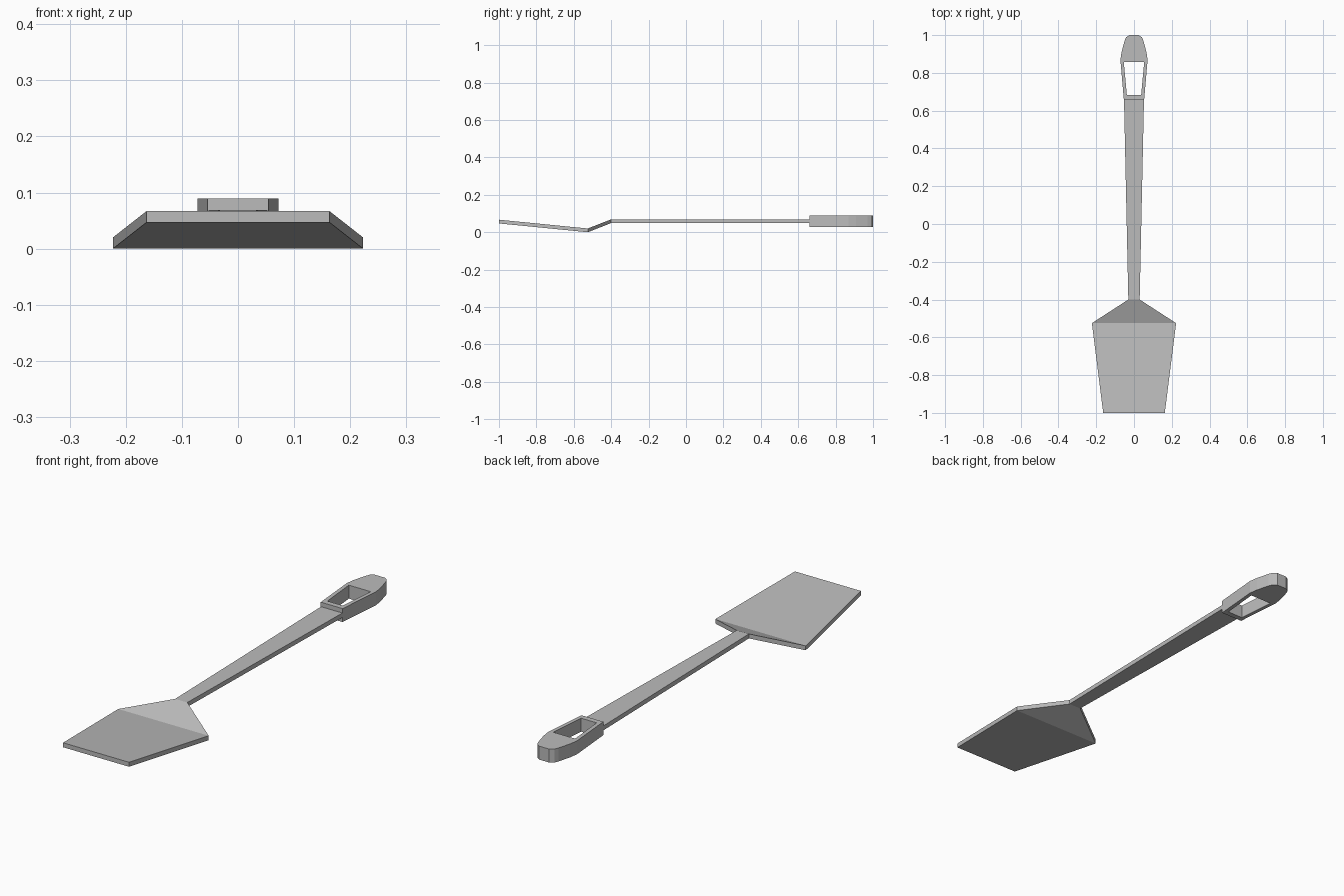
import bpy
import bmesh

cube = bpy.data.objects.get("Cube")
if cube:
    bpy.data.objects.remove(cube, do_unlink=True)

GREY = (0.5, 0.5, 0.5, 1.0)
grey = bpy.data.materials.new("grey")
grey.use_nodes = True
grey.diffuse_color = GREY
grey.node_tree.nodes["Principled BSDF"].inputs["Base Color"].default_value = GREY


def finish(name, bm):
    """Turn a bmesh into a flat-shaded grey object."""
    bmesh.ops.recalc_face_normals(bm, faces=bm.faces[:])
    mesh = bpy.data.meshes.new(name)
    bm.to_mesh(mesh)
    bm.free()
    mesh.materials.append(grey)
    obj = bpy.data.objects.new(name, mesh)
    bpy.context.collection.objects.link(obj)
    return obj


def loft(name, stations, thickness):
    """Bent, tapering plate through stations of (y, half width, underside z)."""
    bm = bmesh.new()
    rings = []
    for y, w, z in stations:
        corners = [(-w, z), (w, z), (w, z + thickness), (-w, z + thickness)]
        rings.append([bm.verts.new((x, y, h)) for x, h in corners])
    for a, b in zip(rings, rings[1:]):
        for i in range(4):
            j = (i + 1) % 4
            bm.faces.new((a[i], a[j], b[j], b[i]))
    bm.faces.new(rings[0])
    bm.faces.new(rings[-1])
    return finish(name, bm)


def mirrored(half):
    """Closed outline from the +x half, listed front to back as (half width, y)."""
    return half + [(-x, y) for x, y in reversed(half)]


def pierced_plate(name, outlines, z, height):
    """Upright extrusion of an outer outline with a hole outline."""
    bm = bmesh.new()
    for outline in outlines:
        verts = [bm.verts.new((x, y, z)) for x, y in outline]
        for a, b in zip(verts, verts[1:] + verts[:1]):
            bm.edges.new((a, b))
    bmesh.ops.triangle_fill(bm, edges=bm.edges[:], use_beauty=True)
    top = bmesh.ops.extrude_face_region(bm, geom=bm.faces[:], use_keep_orig=True)
    moved = [g for g in top["geom"] if isinstance(g, bmesh.types.BMVert)]
    bmesh.ops.translate(bm, verts=moved, vec=(0, 0, height))
    return finish(name, bm)


# Blade with its raised shoulder, then the long tapering shaft
loft("blade", [(-1.0, 0.163, 0.047), (-0.525, 0.223, 0.0), (-0.4, 0.03, 0.049)], 0.02)
loft("shaft", [(-0.4, 0.03, 0.049), (0.665, 0.053, 0.049)], 0.02)

# Thick grip with a rounded end and a tapered hanging hole
grip_edge = mirrored([(0.054, 0.66), (0.072, 0.87), (0.066, 0.91),
                      (0.05, 0.97), (0.042, 0.988), (0.025, 1.0)])
hang_hole = mirrored([(0.038, 0.684), (0.054, 0.858)])
pierced_plate("grip", [grip_edge, hang_hole], 0.029, 0.06)
